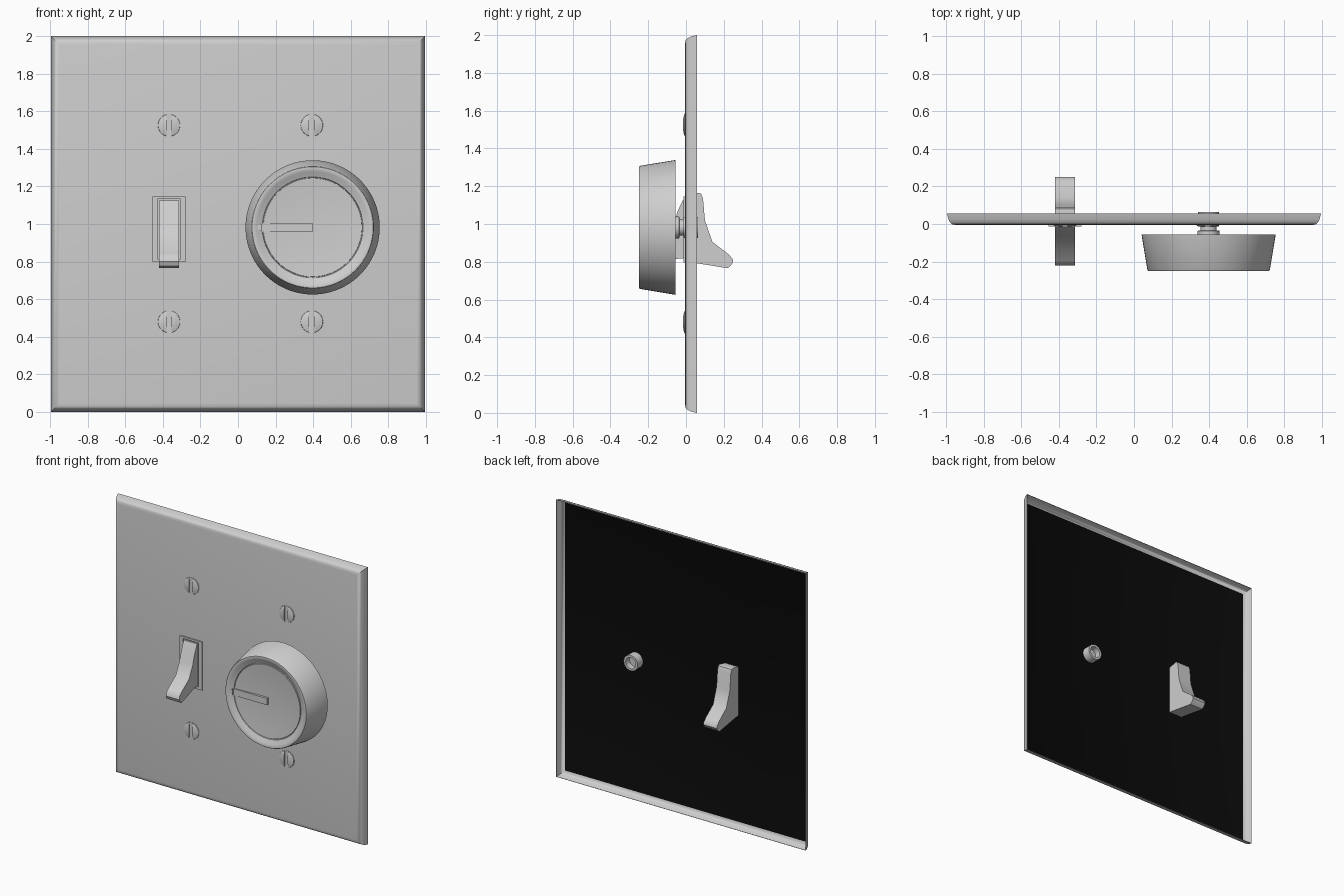
import bpy, bmesh, math
from mathutils import Vector

if "Cube" in bpy.data.objects:
    bpy.data.objects.remove(bpy.data.objects["Cube"])


def material(name, v):
    m = bpy.data.materials.new(name)
    m.diffuse_color = (v, v, v, 1)
    m.use_nodes = True
    m.node_tree.nodes["Principled BSDF"].inputs["Base Color"].default_value = m.diffuse_color
    return m


GREY = material("light grey", 0.62)
BLACK = material("black", 0.003)


def finish(name, bm, angle=30, mats=(GREY,), recalc=True):
    if recalc:
        bmesh.ops.recalc_face_normals(bm, faces=bm.faces)
    me = bpy.data.meshes.new(name)
    bm.to_mesh(me)
    bm.free()
    for m in mats:
        me.materials.append(m)
    ob = bpy.data.objects.new(name, me)
    bpy.context.collection.objects.link(ob)
    bpy.context.view_layer.objects.active = ob
    ob.select_set(True)
    bpy.ops.object.shade_smooth_by_angle(angle=math.radians(angle))
    ob.select_set(False)
    return ob


def bridge(bm, a, b):
    n = len(a)
    for i in range(n):
        bm.faces.new((a[i], a[(i + 1) % n], b[(i + 1) % n], b[i]))


def lathe(profile, cx, cz, n=64):
    """Turn (radius, y) points around a y axis; a radius of 0 closes an end."""
    bm = bmesh.new()
    prev = None
    for r, y in profile:
        if r == 0:
            ring = [bm.verts.new((cx, y, cz))]
        else:
            ring = [bm.verts.new((cx + r * math.cos(2 * math.pi * i / n), y,
                                  cz + r * math.sin(2 * math.pi * i / n))) for i in range(n)]
        if prev:
            if len(prev) == 1 or len(ring) == 1:
                tip, loop = (prev[0], ring) if len(prev) == 1 else (ring[0], prev)
                for i in range(n):
                    bm.faces.new((tip, loop[i], loop[(i + 1) % n]))
            else:
                bridge(bm, prev, ring)
        prev = ring
    return bm


def prism(points, axis, lo, hi):
    """Extrude a 2D outline along x (points are y, z) or y (points are x, z)."""
    bm = bmesh.new()
    put = (lambda p, d: (d, p[0], p[1])) if axis == 'x' else (lambda p, d: (p[0], d, p[1]))
    a, b = [[bm.verts.new(put(p, d)) for p in points] for d in (lo, hi)]
    bm.faces.new(a)
    bm.faces.new(b)
    bridge(bm, a, b)
    return bm


def rect(x0, x1, z0, z1):
    return [(x0, z0), (x1, z0), (x1, z1), (x0, z1)]


# wall plate: pressed sheet with curled rim, open at the back
bm = bmesh.new()
sections = [(-0.005, 0.045), (-0.002, 0.028), (0.008, 0.016), (0.025, 0.008), (0.057, 0.0),
            (0.057, 0.002), (0.025, 0.012), (0.010, 0.021), (0.003, 0.034)]
loops = [[bm.verts.new((x, y, z)) for x, z in rect(-0.995 + i, 0.995 - i, i, 2 - i)]
         for y, i in sections]
for a, b in zip(loops, loops[1:]):
    bridge(bm, a, b)
bm.faces.new(loops[0])
back = bm.faces.new(loops[-1])
back.material_index = 1
finish("wall_plate", bm, 40, (GREY, BLACK))

# switch surround: raised frame around the toggle
TX = -0.367
bm = bmesh.new()
outer, inner = rect(TX - 0.088, TX + 0.088, 0.797, 1.146), rect(TX - 0.06, TX + 0.06, 0.815, 1.132)
rings = [[bm.verts.new((x, y, z)) for x, z in pts]
         for pts, y in ((outer, -0.004), (outer, -0.014), (inner, -0.014), (inner, -0.0055))]
for a, b in zip(rings, rings[1:]):
    bridge(bm, a, b)
bm.faces.new(rings[-1])
finish("switch_surround", bm)

# toggle: one bent lever in front, its counterpart behind
front = [(0.0, 1.125), (-0.018, 1.125), (-0.045, 1.065), (-0.068, 0.99), (-0.11, 0.905),
         (-0.195, 0.845), (-0.215, 0.825), (-0.222, 0.80), (-0.212, 0.777), (-0.193, 0.767),
         (-0.055, 0.815), (0.0, 0.82)]
rear = [(0.0, 1.15), (0.065, 1.165), (0.08, 1.16), (0.09, 1.135), (0.1, 1.02), (0.14, 0.905),
        (0.225, 0.84), (0.247, 0.815), (0.25, 0.80), (0.238, 0.78), (0.22, 0.766),
        (0.06, 0.792), (0.0, 0.80)]
for name, pts in (("toggle_lever", front), ("toggle_rear", rear)):
    bm = prism(pts, 'x', TX - 0.053, TX + 0.053)
    finish(name, bm, 35)

# screws: domed heads with an upright slot
for i, (sx, sz) in enumerate([(x, z) for x in (TX, 0.393) for z in (0.48, 1.525)]):
    finish(f"screw_seat_{i + 1}", lathe([(0.06, -0.004), (0.06, -0.007), (0, -0.007)], sx, sz, 32))
    bm = bmesh.new()
    for side in (-1, 1):
        half = lathe([(0.06, -0.006), (0.058, -0.009), (0.04, -0.014), (0.02, -0.0165),
                      (0, -0.017)], sx, sz, 32)
        cut = bmesh.ops.bisect_plane(half, geom=half.verts[:] + half.edges[:] + half.faces[:],
                                     plane_co=(sx + side * 0.014, 0, 0),
                                     plane_no=(side, 0, 0), clear_inner=True)
        edges = [e for e in cut["geom_cut"] if isinstance(e, bmesh.types.BMEdge)]
        # slot wall down to the seat
        ext = bmesh.ops.extrude_edge_only(half, edges=edges)["geom"]
        for v in ext:
            if isinstance(v, bmesh.types.BMVert):
                v.co.y = -0.006
        tmp = bpy.data.meshes.new("half")
        half.to_mesh(tmp)
        half.free()
        bm.from_mesh(tmp)
        bpy.data.meshes.remove(tmp)
    finish(f"screw_head_{i + 1}", bm)

# dial knob: tapered body with a dished face
KX, KZ = 0.397, 0.982
finish("dial_knob", lathe([(0, -0.055), (0.357, -0.055), (0.326, -0.243), (0.322, -0.249),
                           (0.314, -0.25), (0.298, -0.245), (0.28, -0.235), (0.268, -0.231),
                           (0.266, -0.225), (0.263, -0.225), (0.262, -0.233), (0.18, -0.226),
                           (0.09, -0.222), (0, -0.221)], KX, KZ, 96))

# pointer bar and arrow on the knob
finish("pointer_bar", prism(rect(KX - 0.268, KX, KZ - 0.024, KZ + 0.024), 'y', -0.238, -0.218))
finish("pointer_arrow", prism([(KX - 0.31, KZ), (KX - 0.272, KZ - 0.022),
                               (KX - 0.272, KZ + 0.022)], 'y', -0.243, -0.232))

# dial shaft with collars and a hollow rear bush
finish("dial_shaft", lathe([(0, -0.056), (0.058, -0.056), (0.058, -0.036), (0.043, -0.034),
                            (0.043, -0.014), (0.056, -0.014), (0.056, 0.063), (0.04, 0.063),
                            (0.04, 0.02), (0, 0.02)], KX, KZ, 32))
